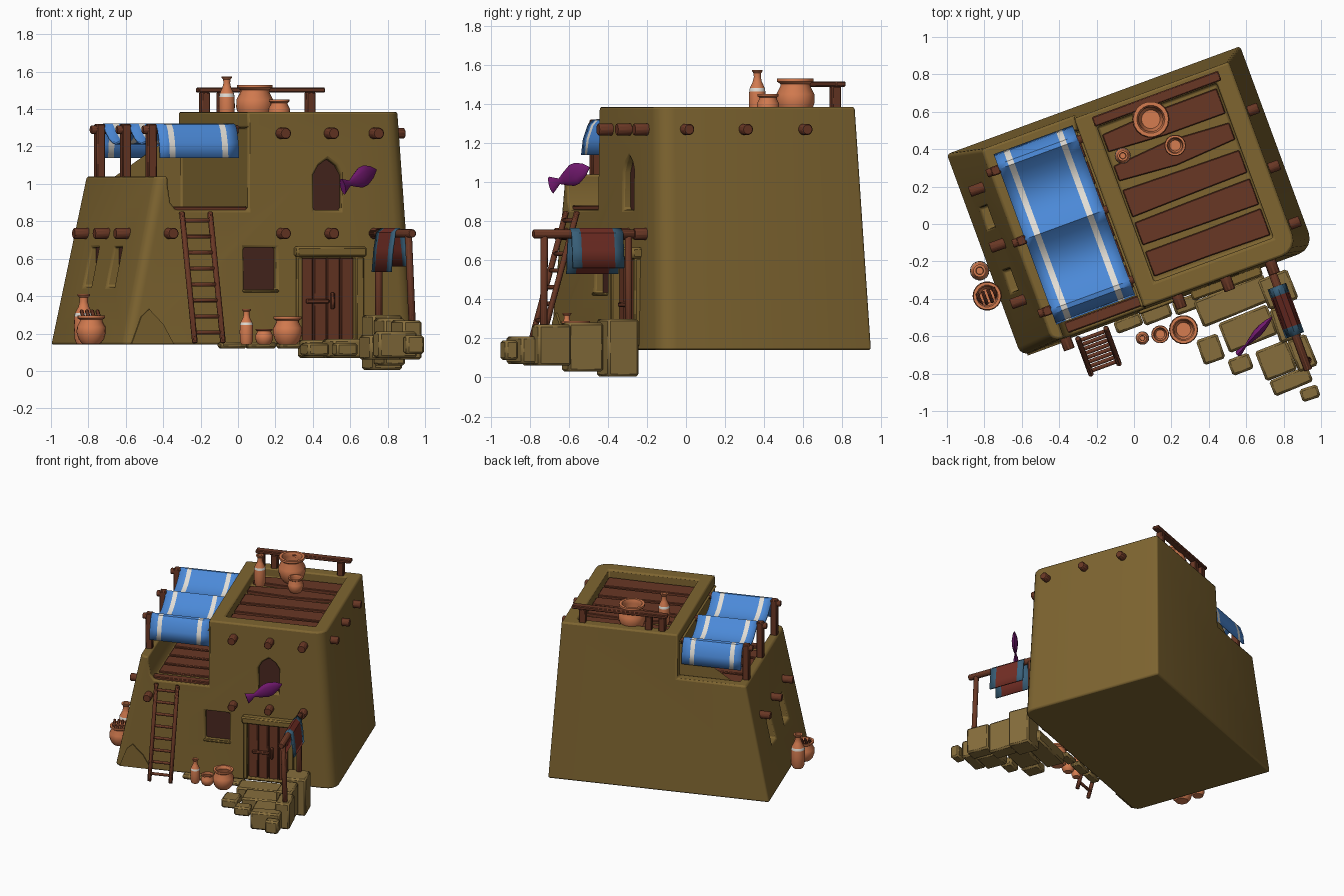
import bpy, bmesh, math, random
from mathutils import Matrix, Vector

if "Cube" in bpy.data.objects:
    bpy.data.objects.remove(bpy.data.objects["Cube"])
random.seed(4)

# House frame: rotated about z, all parts are given in house coordinates
M = Matrix.Translation((-.02, .125, 0)) @ Matrix.Rotation(math.radians(20.2), 4, 'Z')
MI = M.inverted()
def L(x, y, z=0):
    return MI @ Vector((x, y, z))

def material(name, c):
    m = bpy.data.materials.new(name)
    m.diffuse_color = (*c, 1)
    m.use_nodes = True
    m.node_tree.nodes["Principled BSDF"].inputs["Base Color"].default_value = m.diffuse_color
    return m
MUD = material('mud', (.21, .13, .03))
STONE = material('stone', (.24, .155, .045))
WOOD = material('wood', (.14, .038, .018))
DARK = material('dark_wood', (.065, .02, .014))
CLAY = material('clay', (.66, .2, .08))
PALE = material('pale', (.75, .72, .66))
BLUE = material('blue_cloth', (.07, .25, .68))
RED = material('red_cloth', (.17, .027, .018))
TEAL = material('teal_cloth', (.04, .115, .19))
PURPLE = material('purple', (.17, .01, .16))

def finish(name, bm, mats, bevel=0, seg=1):
    bmesh.ops.recalc_face_normals(bm, faces=bm.faces)
    me = bpy.data.meshes.new(name)
    bm.to_mesh(me)
    bm.free()
    for m in mats:
        me.materials.append(m)
    ob = bpy.data.objects.new(name, me)
    ob.matrix_world = M
    bpy.context.collection.objects.link(ob)
    if bevel:
        b = ob.modifiers.new('bevel', 'BEVEL')
        b.width, b.segments, b.limit_method = bevel, seg, 'ANGLE'
    return ob

def loft(name, rings, mats, cap=True, closed=True, matidx=None, bevel=0, seg=1):
    bm = bmesh.new()
    vs = [[bm.verts.new(p) for p in r] for r in rings]
    n = len(rings[0])
    for j in range(len(vs) - 1):
        for i in range(n if closed else n - 1):
            k = (i + 1) % n
            f = bm.faces.new((vs[j][i], vs[j][k], vs[j+1][k], vs[j+1][i]))
            f.material_index = matidx(i, j) if matidx else 0
    if cap:
        bm.faces.new(vs[0])
        bm.faces.new(vs[-1])
    return finish(name, bm, mats, bevel, seg)

def box(name, u, v, z, mat, bevel=.006, rot=0, tilt=0):
    """u, v, z are (low, high) ranges in the house frame"""
    c = Vector((sum(u) / 2, sum(v) / 2, sum(z) / 2))
    R = Matrix.Rotation(rot, 3, 'Z') @ Matrix.Rotation(tilt, 3, 'X')
    h = ((u[1]-u[0])/2, (v[1]-v[0])/2, (z[1]-z[0])/2)
    ring = lambda s: [c + R @ Vector((a*h[0], b*h[1], s*h[2])) for a, b in ((-1, -1), (1, -1), (1, 1), (-1, 1))]
    return loft(name, [ring(-1), ring(1)], [mat], bevel=bevel)

def rod(name, a, b, r, mat=WOOD, n=10, bevel=.005):
    a, b = Vector(a), Vector(b)
    q = (b - a).to_track_quat('Z', 'Y')
    ring = lambda p: [p + q @ Vector((r*math.cos(t), r*math.sin(t), 0)) for t in [2*math.pi*i/n for i in range(n)]]
    return loft(name, [ring(a), ring(b)], [mat], bevel=bevel)

def wall_shape(name, pts, v0, v1, mat):
    return loft(name, [[(u, v, z) for u, z in pts] for v in (v0, v1)], [mat])

def lathe(name, prof, place, mats=(CLAY,), band=-1, n=18):
    rings = [[place @ Vector((r*math.cos(2*math.pi*i/n), r*math.sin(2*math.pi*i/n), z)) for i in range(n)] for r, z in prof]
    return loft(name, rings, mats, matidx=lambda i, j: int(j == band))

# Tapered mud walls with rounded corners
def wall_ring(u0, u1, v0, v1, z, radii):
    out = []
    for (x, y, a), r in zip(((u0, v0, 180), (u1, v0, 270), (u1, v1, 0), (u0, v1, 90)), radii):
        cx, cy = x + (r if x == u0 else -r), y + (r if y == v0 else -r)
        for k in range(5):
            t = math.radians(a + 22.5 * k)
            out.append((cx + r*math.cos(t), cy + r*math.sin(t), z))
    return out
rad = (.05, .09, .015, .02)
body = loft('house_walls', [wall_ring(-.837, .837, -.58, .572, .14, rad),
                            wall_ring(-.579, .75, -.56, .515, 1.385, rad)], [MUD])

arch = [(.245, .86), (.405, .86), (.405, 1.05), (.375, 1.1), (.325, 1.135), (.275, 1.1), (.245, 1.05)]
def cut(ob):
    ob.modifiers.clear()
    ob.hide_render = True
    m = body.modifiers.new('cut', 'BOOLEAN')
    m.operation, m.solver, m.object = 'DIFFERENCE', 'EXACT', ob
    bpy.context.view_layer.objects.active = body
    bpy.context.view_layer.update()
    bpy.ops.object.modifier_apply(modifier=m.name)
    bpy.data.objects.remove(ob)

cut(box('cut_wing', (-2, -.13), (-2, 2), (1.04, 2), MUD))
cut(wall_shape('cut_terrace', [(-.54, .86), (-.13, .86), (-.13, 1.3), (-.59, 1.3), (-.585, 1.0), (-.57, .9)], -.9, .45, MUD))
cut(box('cut_roof', (-.03, .65), (-.45, .43), (1.31, 2), MUD))
cut(box('cut_window', (-.155, .03), (-.8, -.51), (.43, .66), MUD))
cut(box('cut_door', (.165, .475), (-.8, -.525), (.165, .61), MUD))
cut(wall_shape('cut_arch', arch, -.8, -.50, MUD))
for v in (.18, -.18):
    cut(box('cut_slit', (-1, -.69), (v-.06, v+.06), (.45, .66), MUD))
    box('slit_window_panel', (-.70, -.685), (v-.06, v+.06), (.45, .66), DARK, 0)
b = body.modifiers.new('bevel', 'BEVEL')
b.width, b.segments, b.limit_method, b.angle_limit = .012, 2, 'ANGLE', math.radians(40)

# Window panels and frame
box('window_panel', (-.155, .03), (-.53, -.505), (.43, .66), DARK, 0)
wall_shape('arch_panel', arch, -.525, -.495, DARK)
box('window_sill', (-.165, .04), (-.59, -.56), (.42, .435), MUD)

# Door: planks, battens, jambs and lintel
for i in range(4):
    u = .17 + i * .077
    box('door_plank', (u, u+.07), (-.56 - .006*(i % 2), -.52), (.16, .605), WOOD, .004)
box('door_batten', (.2, .33), (-.58, -.56), (.36, .385), WOOD)
box('door_handle', (.34, .36), (-.585, -.56), (.33, .42), WOOD)
box('door_lintel', (.13, .53), (-.62, -.55), (.61, .665), MUD, .01)
box('left_jamb', (.14, .17), (-.6, -.55), (.16, .61), MUD)
box('right_jamb', (.475, .52), (-.6, -.55), (.16, .61), MUD)

# Protruding roof beams on front, left and right
for u, z in ((.06, 1.27), (.335, 1.27), (.59, 1.27), (.06, .735), (.335, .735), (.59, .735), (-.58, .735)):
    rod('front_beam_end', (u, -.5, z), (u, -.635, z), .032)
for v in (.34, .02, -.3):
    rod('left_beam_end', (-.66, v, .735), (-.79, v, .735), .03)
for v in (.23, -.095, -.415):
    rod('right_beam_end', (.7, v, 1.27), (.815, v, 1.27), .03)

# Planked roof and terrace floors
for i in range(5):
    v = -.435 + i * .172
    a, c = random.uniform(-.02, .02), random.uniform(-.02, .02)
    loft('roof_plank', [[(x, v+.01+s, z), (x, v+.15-s, z)][::o] + [(x, v+.15-s, z+.03), (x, v+.01+s, z+.03)]
         for x, s, z, o in ((-.02, .01+a, 1.305, 1), (.3, .0, 1.305, 1), (.64, .01+c, 1.305, 1))], [WOOD], bevel=.005)
for i in range(6):
    v = -.44 + i * .148
    box('terrace_plank', (-.54, -.14), (v, v+.125), (.85, .875), WOOD, .005, random.uniform(-.02, .02))
box('terrace_edge_board', (-.56, -.13), (-.55, -.49), (.85, .88), WOOD)

# Roof rail
box('roof_rail', (-.04, .68), (.435, .49), (1.488, 1.515), WOOD)
for u in (.0, .1, .6):
    box('rail_post', (u-.025, u+.025), (.435, .485), (1.34, 1.49), WOOD)

# Awning posts, beams and sagging striped cloth
for v in (-.4, 0, .4):
    box('awning_post', (-.645, -.595), (v-.025, v+.025), (1.0, 1.32), WOOD)
    rod('awning_beam', (-.67, v, 1.29), (-.11, v, 1.29), .024)
side = [(-.485, 1.14), (-.475, 1.22), (-.45, 1.29), (-.425, 1.318)]
path = side[:]
for k in range(17):
    v = -.4 + .05 * k
    t = (k % 8) / 8
    path.append((v, 1.322 - .1 * 4 * t * (1 - t)))
path += [(-v, z) for v, z in reversed(side)]
cols = (-.6, -.545, -.512, -.245, -.212, -.15)
cloth = loft('awning_cloth', [[(u, v, z) for u in cols] for v, z in path], [BLUE, PALE], cap=False, closed=False,
             matidx=lambda i, j: int(i in (1, 3)))
cloth.modifiers.new('thick', 'SOLIDIFY').thickness = .012

# Ladder leaning on the terrace
bot, top = L(-.155, -.775, .15), L(-.225, -.585, .85)
for s in (-.08, .08):
    d = Vector((s, 0, 0))
    rod('ladder_rail', bot + d, top + d, .017, n=6)
for i in range(8):
    p = bot.lerp(top, .08 + i * .122)
    rod('ladder_rung', p - Vector((.085, 0, 0)), p + Vector((.085, 0, 0)), .013, n=6)

# Stone steps: world x, y, size along house axes, z range
for x, y, su, sv, z0, z1 in ((.53, -.41, .40, .15, .07, .165), (.77, -.35, .17, .17, .005, .30),
                             (.61, -.56, .28, .17, .07, .17), (.81, -.53, .12, .19, .03, .28),
                             (.41, -.67, .12, .14, .08, .15), (.57, -.75, .12, .09, .08, .15),
                             (.76, -.73, .18, .17, .06, .19), (.90, -.69, .11, .18, .06, .27),
                             (.84, -.84, .22, .09, .07, .21), (.94, -.905, .1, .07, .09, .19),
                             (-.03, -.53, .15, .07, .12, .155), (.12, -.48, .16, .08, .12, .155), (.28, -.43, .14, .08, .12, .155)):
    p = L(x, y)
    box('step_stone', (p.x-su/2, p.x+su/2), (p.y-sv/2, p.y+sv/2), (z0, z1), STONE, .012, random.uniform(-.05, .05))

# Plaster patch at the front left foot
wall_shape('plaster_patch', [(-.8, .145), (-.56, .145), (-.62, .25), (-.7, .33), (-.745, .29)], -.588, -.56, MUD)

# Drying rack with draped cloth
rod('rack_beam', (.58, -.54, .735), (.58, -1.18, .735), .024)
rod('rack_front_post', (.6, -1.13, .2), (.58, -1.12, .73), .02)
rod('rack_wall_post', (.58, -.66, .2), (.58, -.66, .73), .02)
drape = [(-.055, .53), (-.045, .65), (-.03, .74), (0, .765), (.03, .74), (.042, .65), (.05, .56)]
rack = loft('draped_cloth', [[(.58 + u, v, z) for u, z in drape] for v in (-.98, -.93, -.75, -.70)], [TEAL, RED],
            cap=False, closed=False, matidx=lambda i, j: int(j == 1))
rack.modifiers.new('thick', 'SOLIDIFY').thickness = .012

# Hanging fish: flattened spindle with flared tail
tail, head = L(.56, -.69, .985), L(.74, -.495, 1.075)
q = (head - tail).to_track_quat('Z', 'Y').to_matrix().to_4x4()
lathe('fish', [(.045, 0), (.035, .02), (.015, .06), (.035, .1), (.056, .15), (.056, .19), (.035, .24), (.004, .28)],
      Matrix.Translation(tail) @ q @ Matrix.Diagonal((.4, 1, 1, 1)), [PURPLE], n=12)

# Clay pots and bottles: unit profiles scaled to radius and height
POT = [(.6, 0), (.85, .15), (1, .4), (.98, .6), (.78, .8), (.78, .86), (.95, .92), (.95, 1), (.75, 1), (.65, .85), (.8, .6), (.5, .15)]
BOTTLE = [(.75, 0), (.95, .1), (1, .35), (.97, .55), (.9, .62), (.55, .75), (.42, .85), (.45, .93), (.65, .97), (.65, 1), (.4, 1), (.35, .85)]
for name, prof, x, y, z, r, h in (
        ('roof_bottle', BOTTLE, -.06, .365, 1.33, .043, .245), ('roof_pot', POT, .09, .56, 1.33, .1, .2),
        ('roof_small_pot', POT, .22, .42, 1.33, .058, .12), ('left_bottle', BOTTLE, -.825, -.25, .145, .052, .265),
        ('left_pot', POT, -.785, -.385, .145, .078, .15), ('front_bottle', BOTTLE, .045, -.61, .14, .036, .19),
        ('front_small_pot', POT, .14, -.59, .14, .048, .085), ('front_pot', POT, .265, -.565, .14, .078, .15)):
    lathe(name, prof, Matrix.Translation(L(x, y, z)) @ Matrix.Diagonal((r, r, h, 1)), [CLAY, PALE], 3 if prof is BOTTLE else -1)

# Firewood in the left pot
p = L(-.785, -.385)
for i in range(4):
    rod('firewood', (p.x - .045 + .03*i, p.y - .04, .24), (p.x - .045 + .03*i, p.y + .03, .325), .012, n=6)

# Smooth shading with sharp edges kept
bpy.ops.object.select_all(action='SELECT')
bpy.context.view_layer.objects.active = body
bpy.ops.object.shade_smooth_by_angle(angle=math.radians(35))
